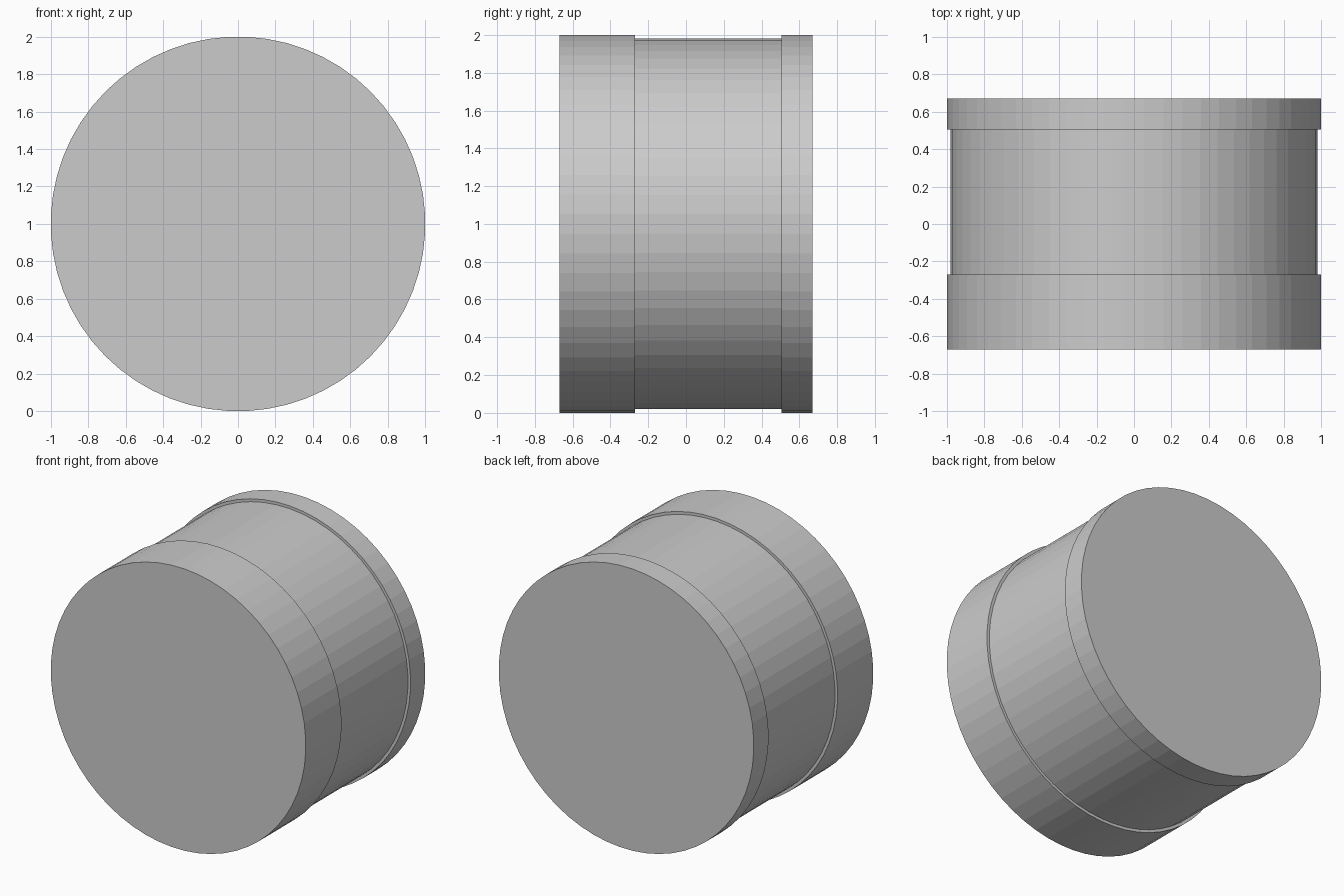
import bpy
import math
from mathutils import Matrix

cube = bpy.data.objects.get("Cube")
if cube:
    bpy.data.objects.remove(cube, do_unlink=True)

SIDES = 60
HALF_STEP = math.pi / SIDES

# One plain grey for the whole drum
grey = bpy.data.materials.new("light_grey")
grey.use_nodes = True
colour = (0.6, 0.6, 0.6, 1)
grey.diffuse_color = colour
grey.node_tree.nodes["Principled BSDF"].inputs["Base Color"].default_value = colour


def drum(name, apothem, y_front, y_back):
    """Flat-faceted cylinder along y, with a flat facet at the top and bottom."""
    bpy.ops.mesh.primitive_cylinder_add(
        vertices=SIDES, radius=apothem / math.cos(HALF_STEP), depth=y_back - y_front)
    obj = bpy.context.object
    obj.name = name
    obj.data.transform(Matrix.Rotation(math.pi / 2, 4, 'X')
                       @ Matrix.Rotation(HALF_STEP, 4, 'Z'))
    obj.location = (0, (y_front + y_back) / 2, 1)
    obj.data.materials.append(grey)
    return obj


# Wide front band, slightly recessed middle, narrow back band
drum("front_band", 1.0, -0.67, -0.27)
drum("middle_body", 0.98, -0.27, 0.505)
drum("back_band", 1.0, 0.505, 0.67)
